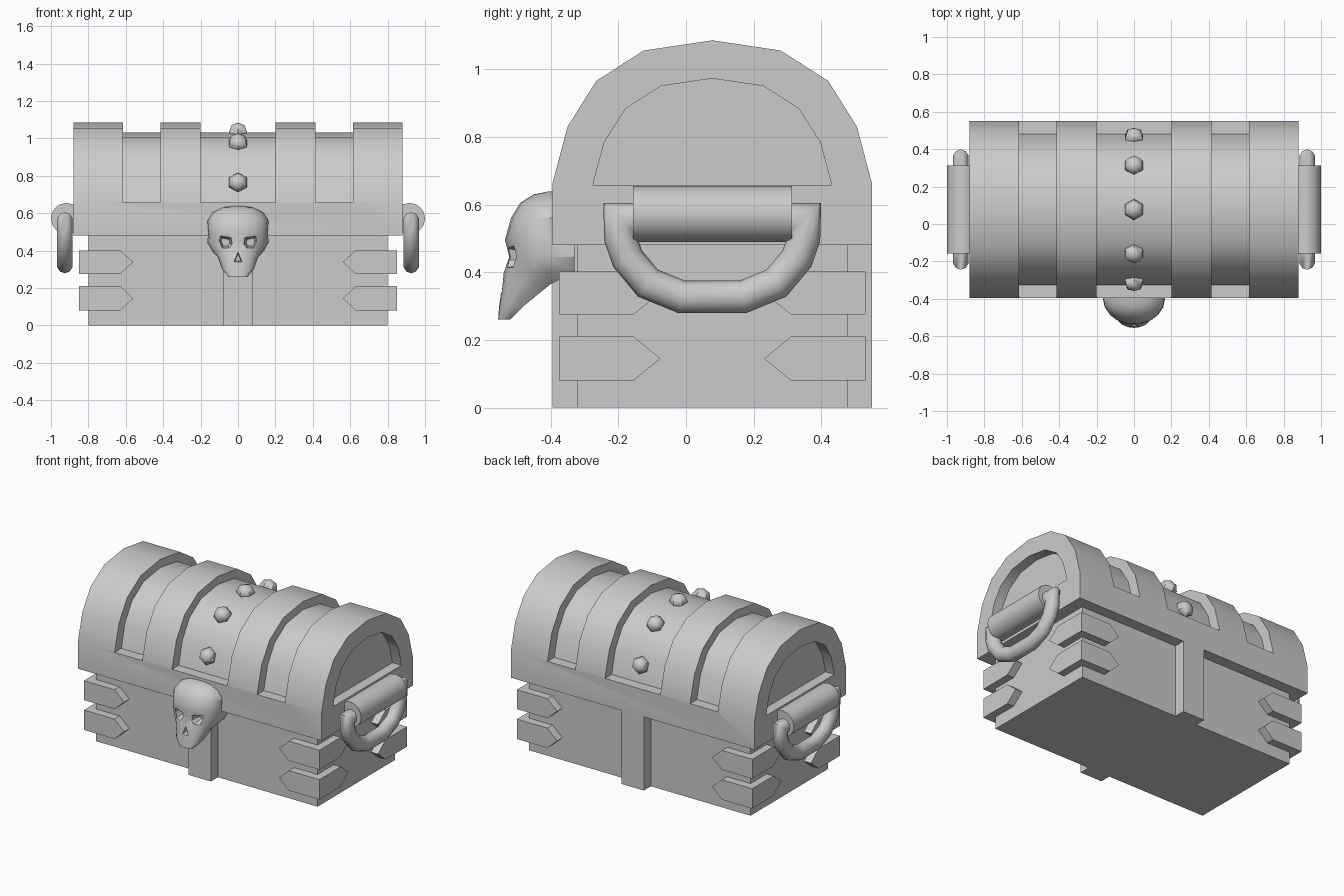
import bpy, bmesh, math
from mathutils import Vector

if "Cube" in bpy.data.objects:
    bpy.data.objects.remove(bpy.data.objects["Cube"])

CY = 0.0775  # chest centre line in y


def mesh_object(name, bm, smooth=None):
    bmesh.ops.recalc_face_normals(bm, faces=bm.faces)
    me = bpy.data.meshes.new(name)
    bm.to_mesh(me)
    bm.free()
    ob = bpy.data.objects.new(name, me)
    bpy.context.collection.objects.link(ob)
    if smooth:
        shade(ob, smooth)
    return ob


def shade(ob, angle):
    bpy.ops.object.select_all(action='DESELECT')
    ob.select_set(True)
    bpy.context.view_layer.objects.active = ob
    bpy.ops.object.shade_smooth_by_angle(angle=math.radians(angle))


def loft(name, rings, smooth=None):
    """Closed rings of equal length, skinned and capped."""
    bm = bmesh.new()
    vs = [[bm.verts.new(p) for p in r] for r in rings]
    n = len(rings[0])
    for a, b in zip(vs, vs[1:]):
        for i in range(n):
            j = (i + 1) % n
            bm.faces.new((a[i], a[j], b[j], b[i]))
    bm.faces.new(vs[0])
    bm.faces.new(vs[-1])
    return mesh_object(name, bm, smooth)


def prism_x(name, profile, x0, x1, smooth=None):
    return loft(name, [[(x, y, z) for y, z in profile] for x in (x0, x1)], smooth)


def prism_y(name, profile, y0, y1):
    return loft(name, [[(x, y, z) for x, z in profile] for y in (y0, y1)])


def box(name, x0, x1, y0, y1, z0, z1):
    return prism_x(name, [(y0, z0), (y1, z0), (y1, z1), (y0, z1)], x0, x1)


def cut(ob, cutters):
    for c in cutters:
        m = ob.modifiers.new("cut", 'BOOLEAN')
        m.operation, m.solver, m.object = 'DIFFERENCE', 'EXACT', c
    bpy.context.view_layer.update()
    me = bpy.data.meshes.new_from_object(
        ob.evaluated_get(bpy.context.evaluated_depsgraph_get()))
    ob.modifiers.clear()
    ob.data = me
    for c in cutters:
        bpy.data.objects.remove(c)


# Body and centre straps
box("chest_body", -0.8, 0.8, -0.322, 0.477, 0, 0.49)
box("front_strap", -0.08, 0.08, -0.395, -0.31, 0, 0.485)
box("back_strap", -0.08, 0.08, 0.465, 0.55, 0, 0.485)

# Arched lid with recessed bands and end panels
half = [(0.4725, 0), (0.4275, 0.17), (0.3425, 0.305), (0.2025, 0.395), (0, 0.425)]
half += [(-y, z) for y, z in half[-2::-1]]


def arch(sy, sz, base=0.657):
    return [(CY + y * sy, base + z * sz) for y, z in half]


lid = prism_x("lid", [(0.55, 0.48)] + arch(1, 1, 0.66) + [(-0.395, 0.48)], -0.88, 0.88)
band = arch(1.25, 1.3) + arch(0.855, 0.88)[::-1]
cutters = [prism_x("cutter", band, a, b)
           for a, b in ((-0.615, -0.415), (-0.2, 0.2), (0.415, 0.615))]
for s in (-1, 1):
    cutters.append(prism_x("cutter", arch(0.747, 0.742), s * 0.815, s * 0.95))
cut(lid, cutters)
shade(lid, 30)

# Studs along the centre band
for i, (y, z, ang) in enumerate([(-0.31, 0.765, 68), (-0.158, 0.975, 33), (CY, 1.035, 0),
                                 (0.313, 0.975, -33), (0.465, 0.765, -68)]):
    bpy.ops.mesh.primitive_uv_sphere_add(segments=6, ring_count=4, radius=0.056,
                                         location=(0, y, z),
                                         rotation=(math.radians(ang), 0, 0))
    stud = bpy.context.object
    stud.name = f"lid_stud_{i}"
    stud.scale.z = 0.9
    shade(stud, 50)

# Pointed corner brackets, two levels on each corner
for sx in (-1, 1):
    for z0, z1 in ((0.08, 0.21), (0.275, 0.402)):
        zm = (z0 + z1) / 2
        for sy in (-1, 1):
            yo = CY + sy * 0.4525
            arrow = [(sx * x, z) for x, z in ((0.85, z0), (0.63, z0), (0.56, zm),
                                              (0.63, z1), (0.85, z1))]
            prism_y("corner_bracket_long_side", arrow, yo, yo - sy * 0.065)
            arrow = [(CY + sy * y, z) for y, z in ((0.4525, z0), (0.2325, z0), (0.153, zm),
                                                   (0.2325, z1), (0.4525, z1))]
            prism_x("corner_bracket_end", arrow, sx * 0.85, sx * 0.79)

# Handle barrels and swinging rings on both ends
ring_half = [(0.21, 0.557), (0.2725, 0.557), (0.271, 0.5), (0.25, 0.44),
             (0.19, 0.368), (0.09, 0.327)]
path = [(CY - y, z) for y, z in ring_half] + [(CY + y, z) for y, z in ring_half[::-1]]
for s in (-1, 1):
    barrel = [[(s * 0.917 + 0.083 * math.cos(a * math.pi / 8), y,
                0.572 + 0.083 * math.sin(a * math.pi / 8)) for a in range(16)]
              for y in (-0.157, 0.313)]
    loft("handle_barrel", barrel, 40)
    rings = []
    for i, (y, z) in enumerate(path):
        p = Vector((y, z))
        d0 = (p - Vector(path[i - 1])).normalized() if i else None
        d1 = (Vector(path[i + 1]) - p).normalized() if i < len(path) - 1 else d0
        d0 = d0 or d1
        t = (d0 + d1).normalized()
        n = Vector((-t.y, t.x)) / max(0.6, t.dot(d1))  # mitred offset
        ring = []
        for k in range(10):
            a = k * math.tau / 10
            q = p + n * 0.048 * math.cos(a)
            ring.append((s * 0.926 + 0.044 * math.sin(a), q.x, q.y))
        rings.append(ring)
    loft("handle_ring", rings, 50)

# Skull-shaped lock: stacked half-oval sections (z, half width, front y, back y)
levels = [(0.26, 0.05, -0.555, -0.52), (0.30, 0.085, -0.552, -0.48),
          (0.365, 0.108, -0.543, -0.40), (0.40, 0.14, -0.538, -0.33),
          (0.445, 0.165, -0.522, -0.33), (0.495, 0.158, -0.535, -0.33),
          (0.56, 0.163, -0.517, -0.33), (0.605, 0.135, -0.49, -0.33),
          (0.63, 0.085, -0.45, -0.33), (0.638, 0.045, -0.41, -0.33)]
rings = []
for z, w, yf, yb in levels:
    side = yf + (yb - yf) * 0.62
    ring = [(w * 0.95, yb, z)]
    for k in range(11):
        a = k * math.pi / 10
        ring.append((w * math.cos(a), side + (yf - side) * math.sin(a) ** 0.9, z))
    rings.append(ring + [(-w * 0.95, yb, z)])
skull = loft("skull_lock", rings)


def socket(pts, y_back, taper):
    cx = sum(p[0] for p in pts) / len(pts)
    cz = sum(p[1] for p in pts) / len(pts)
    return loft("cutter", [[(cx + (x - cx) * f, y, cz + (z - cz) * f) for x, z in pts]
                           for y, f in ((-0.6, 1.3), (y_back, taper))])


eye = [(0.026, 0.435), (0.034, 0.472), (0.1, 0.485), (0.108, 0.455), (0.088, 0.408), (0.045, 0.412)]
cut(skull, [socket([(s * x, z) for x, z in eye], -0.455, 0.55) for s in (-1, 1)]
    + [socket([(0, 0.395), (0.022, 0.34), (-0.022, 0.34)], -0.5, 0.7)])
shade(skull, 35)
